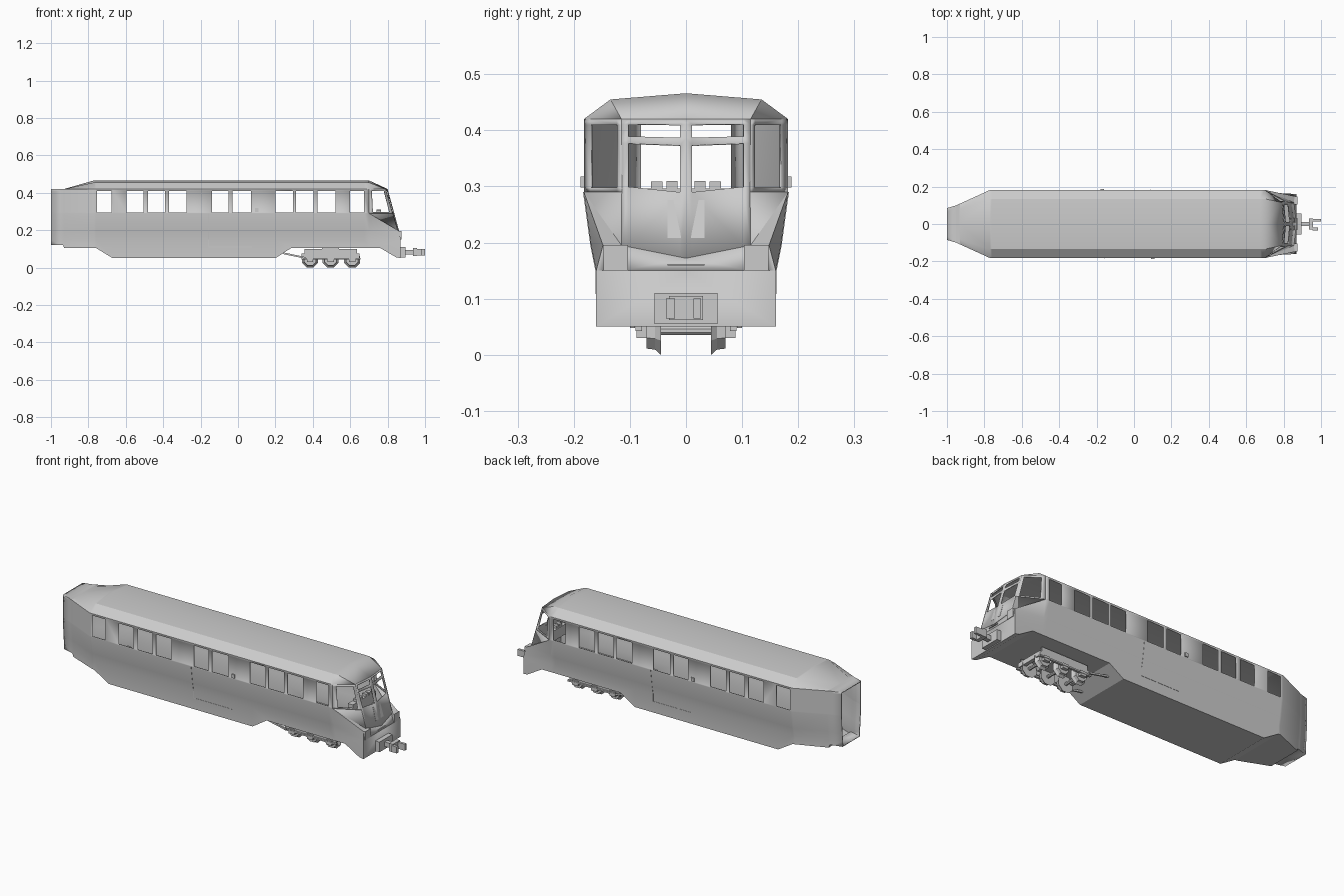
import bpy, bmesh, math
from mathutils import Vector, Matrix

if "Cube" in bpy.data.objects:
    bpy.data.objects.remove(bpy.data.objects["Cube"])

grey = bpy.data.materials.new("plain light grey")
grey.use_nodes = True
colour = (0.6, 0.6, 0.6, 1)
grey.diffuse_color = colour
grey.node_tree.nodes["Principled BSDF"].inputs["Base Color"].default_value = colour


def finish(name, bm, smooth=None):
    mesh = bpy.data.meshes.new(name)
    bm.to_mesh(mesh)
    bm.free()
    mesh.materials.append(grey)
    ob = bpy.data.objects.new(name, mesh)
    bpy.context.collection.objects.link(ob)
    if smooth:
        bpy.ops.object.select_all(action="DESELECT")
        ob.select_set(True)
        bpy.context.view_layer.objects.active = ob
        bpy.ops.object.shade_smooth_by_angle(angle=math.radians(smooth))
    return ob


def box(name, x, y, z):
    bm = bmesh.new()
    bmesh.ops.create_cube(bm, size=1)
    for v in bm.verts:
        v.co = [(a + b) / 2 + c * (b - a) for (a, b), c in zip((x, y, z), v.co)]
    return finish(name, bm)


def pair(name, x, y, z):
    box(name + "_left", x, y, z)
    box(name + "_right", x, (-y[1], -y[0]), z)


def bar(name, a, b, width):
    a, b = Vector(a), Vector(b)
    bm = bmesh.new()
    turn = (b - a).to_track_quat("Z", "Y").to_matrix().to_4x4()
    bmesh.ops.create_cube(bm, size=1, matrix=Matrix.Translation((a + b) / 2) @ turn
                          @ Matrix.Diagonal((width, width, (b - a).length, 1)))
    return finish(name, bm)


def interp(points, x):
    for (x0, v0), (x1, v1) in zip(points, points[1:]):
        if x <= x1:
            return v0 + (v1 - v0) * (x - x0) / (x1 - x0)
    return points[-1][1]


# Body shell: long profiles and window openings
WIDTH = [(-1, .085), (-.95, .1), (-.77, .182), (.7, .182)]
RIDGE = [(-1, .42), (-.93, .42), (-.77, .466), (.7, .466)]
BOTTOM = [(-1, .12), (-.935, .12), (-.93, .105), (-.76, .105),
          (-.67, .05), (.2, .05), (.285, .105), (.7, .105)]
WINDOWS = [(-.755, -.675), (-.595, -.505), (-.48, -.39), (-.37, -.275), (-.14, -.05),
           (-.03, .07), (.2, .295), (.31, .405), (.425, .52), (.6, .675)]


def section(x):
    w, top, low = interp(WIDTH, x), interp(RIDGE, x), interp(BOTTOM, x)
    eave = .42
    return [(x, 0, top), (x, .74 * w, eave + .76 * (top - eave)), (x, w, eave),
            (x, w, .41), (x, w, .295), (x, w, .29), (x, .93 * w, .195),
            (x, .88 * w, .15), (x, .88 * w, low), (x, 0, low)]


shell = bmesh.new()


def face(points):
    """Adds a face and its mirror image, both turned outwards."""
    for side in (1, -1):
        pts = [Vector((p[0], p[1] * side, p[2])) for p in points]
        f = shell.faces.new([shell.verts.new(p) for p in pts])
        f.normal_update()
        c = f.calc_center_median()
        if f.normal.dot(c - Vector((max(-.9, min(.6, c.x)), 0, .25))) < 0:
            f.normal_flip()


def patch(a, b, c, d, us, vs, holes):
    """Four-cornered panel divided at us and vs, leaving out the holes."""
    a, b, c, d = map(Vector, (a, b, c, d))

    def at(u, v):
        return a.lerp(b, u).lerp(d.lerp(c, u), v)
    for i in range(len(us) - 1):
        for j in range(len(vs) - 1):
            if (i, j) not in holes:
                face([at(us[i], vs[j]), at(us[i + 1], vs[j]),
                      at(us[i + 1], vs[j + 1]), at(us[i], vs[j + 1])])


stations = sorted({p[0] for p in WIDTH + RIDGE + BOTTOM} | {x for w in WINDOWS for x in w})
for x0, x1 in zip(stations, stations[1:]):
    near, far = section(x0), section(x1)
    glazed = any(a <= x0 and x1 <= b for a, b in WINDOWS)
    for r in range(len(near) - 1):
        if not (glazed and r == 3):
            face([near[r], far[r], far[r + 1], near[r + 1]])

# Cab: roof end, windscreens and angled quarter windows
end = section(.7)
ridge, shoulder, eave = end[:3]
sill, mid, low = end[5], end[6], end[7]
brow, brow_mid = (.79, .115, .42), (.8, 0, .42)
post = (.828, .115, .29)
hood, hood_mid = (.855, .115, .195), (.868, 0, .172)
corner = (.862, .148, .195)
face([ridge, shoulder, brow, brow_mid])
face([shoulder, eave, brow])
patch(brow_mid, brow, hood, hood_mid, [0, .09, .89, 1],
      [0, .04, .135, .19, .53, 1], {(1, 1), (1, 3)})
patch(eave, brow, post, sill, [0, .17, .88, 1], [0, .08, .94, 1], {(1, 1)})
face([sill, post, hood])
face([sill, hood, corner])

# Nose: tapering lower sides, buffer beam and underside
N = .87
face([sill, corner, mid])
face([mid, corner, (N, .16, .15), low])
face([low, (N, .16, .15), (N, .16, .05), (.845, .16, .055), (.76, .16, .105), (.7, .16, .105)])
face([hood_mid, hood, (N, .115, .15), (N, 0, .15)])
face([hood, corner, (N, .148, .15), (N, .115, .15)])
face([corner, (N, .16, .15), (N, .148, .15)])
face([(N, 0, .15), (N, .16, .15), (N, .16, .05), (N, 0, .05)])
under = [(.7, .105), (.76, .105), (.845, .055), (N, .05)]
for (x0, z0), (x1, z1) in zip(under, under[1:]):
    face([(x0, 0, z0), (x0, .16, z0), (x1, .16, z1), (x1, 0, z1)])

bmesh.ops.remove_doubles(shell, verts=shell.verts, dist=.0002)
body = finish("body_shell", shell, 25)
wall = body.modifiers.new("wall thickness", "SOLIDIFY")
wall.thickness, wall.offset = .005, -1

# Nose fittings
pair("nose_block", (.848, .873), (.103, .147), (.15, .196))
box("nose_slot", (.868, .873), (-.033, .033), (.159, .162))
panel = box("nose_panel", (-.003, .003), (-.033, .033), (-.035, .035))
panel.location = (.845, 0, .241)
panel.rotation_euler.y = -.28

# Coupler
box("coupler_pad", (.865, .895), (-.056, .056), (.055, .11))
box("coupler_shank", (.89, .95), (-.012, .012), (.07, .095))
box("coupler_head", (.935, .958), (-.03, .03), (.062, .105))
box("coupler_jaw", (.955, 1), (.013, .027), (.065, .1))
box("coupler_knuckle", (.955, .985), (-.036, -.02), (.065, .1))

# Cab controls
box("cab_desk", (.735, .765), (-.1, .1), (.24, .296))
pair("control_stand", (.74, .765), (.015, .035), (.29, .31))
pair("control_lever", (.74, .765), (.042, .062), (.29, .309))

# Side doors: fine seams and a grab box, turned about for the other side
for name, s in (("right", -1), ("left", 1)):
    def at(x, z, s=s):
        return (-.035 - s * x, s * interp([(.05, .16), (.15, .16), (.195, .169), (.29, .182)], z), z)
    for i, (a, b) in enumerate(((.29, .195), (.195, .15), (.15, .11))):
        bar(f"door_seam_{name}_{i}", at(-.122, a), at(-.122, b), .003)
    bar(f"door_sill_{name}", at(-.122, .11), at(.11, .11), .003)
    x = -.035 + .135 * -s
    y = sorted((s * .178, s * .188))
    box(f"door_box_{name}", (x - .009, x + .009), y, (.298, .318))


# Bogie
def drum(name, x, y0, y1, r0, r1, z):
    bm = bmesh.new()
    k = 1 / math.cos(math.pi / 8)
    bmesh.ops.create_cone(bm, cap_ends=True, segments=8, radius1=r0 * k, radius2=r1 * k,
                          depth=abs(y1 - y0),
                          matrix=Matrix.Translation((x, (y0 + y1) / 2, z))
                          @ Matrix.Rotation(math.pi / 2 * (-1 if y1 > y0 else 1), 4, "X")
                          @ Matrix.Rotation(math.pi / 8, 4, "Z"))
    finish(name, bm)


for i, x in enumerate((.385, .495, .61)):
    drum(f"axle_{i}", x, -.05, .05, .008, .008, .043)
    for s, side in ((1, "left"), (-1, "right")):
        drum(f"wheel_flange_{i}_{side}", x, s * .045, s * .055, .043, .034, .043)
        drum(f"wheel_{i}_{side}", x, s * .055, s * .07, .034, .032, .043)
    pair(f"axle_box_{i}", (x - .017, x + .017), (.068, .088), (.03, .056))
pair("bogie_frame", (.355, .635), (.072, .08), (.05, .1))
pair("bogie_rail", (.34, .655), (.078, .09), (.042, .05))
box("bogie_bolster", (.45, .54), (-.075, .075), (.07, .106))
for i, x in enumerate((.35, .64)):
    box(f"bogie_end_{i}", (x - .01, x + .01), (-.08, .08), (.05, .075))
for s, side in ((1, "left"), (-1, "right")):
    bar(f"brake_rod_{side}", (.24, s * .095, .077), (.36, s * .095, .052), .009)
